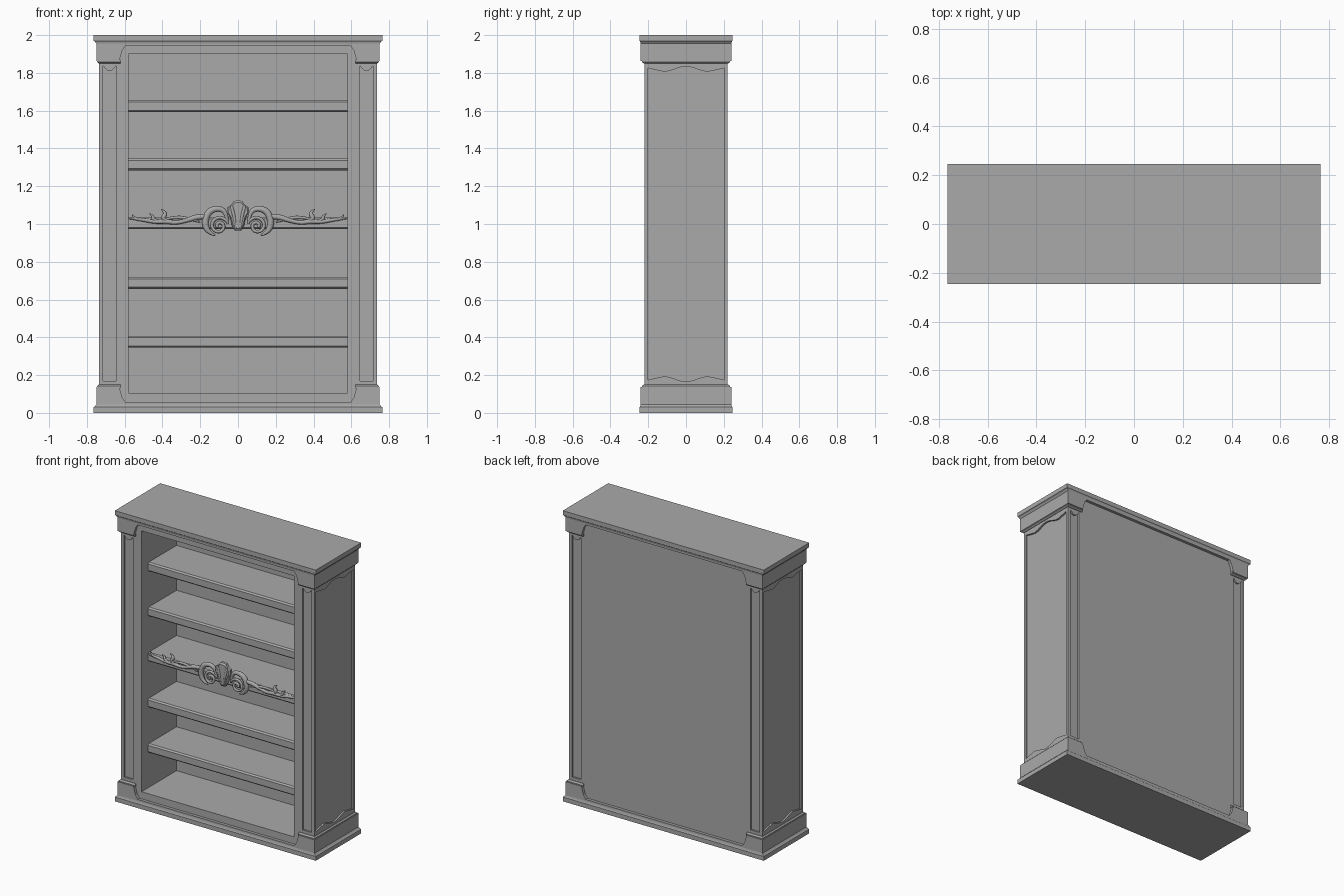
import bpy, bmesh, math

cube = bpy.data.objects.get("Cube")
if cube:
    bpy.data.objects.remove(cube, do_unlink=True)

# One plain grey for the whole bookcase
GREY = (0.4, 0.4, 0.4, 1)
paint = bpy.data.materials.new("grey_paint")
paint.use_nodes = True
paint.diffuse_color = GREY
paint.node_tree.nodes["Principled BSDF"].inputs["Base Color"].default_value = GREY


def add_object(name, mesh):
    obj = bpy.data.objects.new(name, mesh)
    bpy.context.collection.objects.link(obj)
    mesh.materials.clear()
    mesh.materials.append(paint)
    return obj


def loft(name, rings):
    """Skin equal-length rings of 3D points and cap both ends."""
    bm = bmesh.new()
    loops = [[bm.verts.new(p) for p in ring] for ring in rings]
    n = len(loops[0])
    for a, b in zip(loops, loops[1:]):
        for i in range(n):
            j = (i + 1) % n
            bm.faces.new((a[i], a[j], b[j], b[i]))
    bm.faces.new(loops[0])
    bm.faces.new(loops[-1])
    bmesh.ops.recalc_face_normals(bm, faces=bm.faces)
    mesh = bpy.data.meshes.new(name)
    bm.to_mesh(mesh)
    bm.free()
    return add_object(name, mesh)


def prism(name, pts, axis, lo, hi):
    """Extrude a 2D outline along an axis from lo to hi."""
    place = {"x": lambda a, b, d: (d, a, b), "y": lambda a, b, d: (a, d, b)}[axis]
    return loft(name, [[place(a, b, d) for a, b in pts] for d in (lo, hi)])


def box(name, x0, x1, y0, y1, z0, z1):
    return prism(name, [(x0, z0), (x1, z0), (x1, z1), (x0, z1)], "y", y0, y1)


def tiers(name, steps):
    """Stack of centred rectangles: (half width, half depth, height)."""
    return loft(name, [[(-w, -d, z), (w, -d, z), (w, d, z), (-w, d, z)] for w, d, z in steps])


# Carcass with the shelf opening and sunk panels cut out of it
BODY_X, BODY_Y, SUNK = 0.735, 0.22, 0.012
carcass = box("carcass", -BODY_X, BODY_X, -BODY_Y, BODY_Y, 0.02, 1.98)
cutters = [box("opening_cutter", -0.58, 0.58, -0.4, 0.16, 0.105, 1.9)]

ys = [-0.2 + 0.4 * i / 24 for i in range(25)]
wave = [(y, 1.82 + (0.014 if abs(y) < 0.12 else 0.01) * math.cos(math.tau * y / 0.24)) for y in ys]
side_outline = wave + [(y, 2 - z) for y, z in reversed(wave)]
arc = [(0.035 * math.cos(t), 1.84 - 0.03 * math.sin(t) ** 2)
       for t in (math.pi * i / 10 for i in range(11))]
for s in (-1, 1):
    cutters.append(prism("side_panel_cutter", side_outline, "x",
                         s * (BODY_X - SUNK), s * (BODY_X + 0.1)))
    outline = [(s * 0.68 + x, z) for x, z in arc] + [(s * 0.68 - 0.035, 0.17), (s * 0.68 + 0.035, 0.17)]
    for f in (-1, 1):
        cutters.append(prism("pilaster_cutter", outline, "y",
                             f * (BODY_Y - SUNK), f * (BODY_Y + 0.1)))

bpy.context.view_layer.objects.active = carcass
for c in cutters:
    mod = carcass.modifiers.new("cut", "BOOLEAN")
    mod.object = c
    mod.operation = "DIFFERENCE"
    mod.solver = "EXACT"
    bpy.ops.object.modifier_apply(modifier=mod.name)
    bpy.data.objects.remove(c, do_unlink=True)

# Plinth and crown: the same mouldings, flipped top to bottom
half = [(0.75, 0.04), (0.75, 0.137), (0.63, 0.137), (0.622, 0.115), (0.612, 0.08), (0.595, 0.056)]
block = half + [(-x, z) for x, z in reversed(half)]
for part, flip in (("plinth", lambda z: z), ("crown", lambda z: 2 - z)):
    tiers(part + "_slab", [(w, d, flip(z)) for w, d, z in (
        (0.765, 0.247, 0), (0.765, 0.247, 0.03), (0.758, 0.243, 0.034), (0.75, 0.24, 0.045))])
    prism(part + "_block", [(x, flip(z)) for x, z in block], "y", -0.24, 0.24)
    for side, s in (("left", 1), ("right", -1)):
        rings = [[(s * 0.622, -d, flip(z)), (s * w, -d, flip(z)), (s * w, d, flip(z)), (s * 0.622, d, flip(z))]
                 for w, d, z in ((0.746, 0.234, 0.13), (0.746, 0.234, 0.142), (0.738, 0.224, 0.15))]
        loft(f"{part}_collar_{side}", rings)

# Shelves with an eased front edge
for i, z in enumerate((0.376, 0.688, 1.004, 1.315, 1.624)):
    profile = [(0.165, -0.031), (-0.14, -0.031), (-0.15, -0.022),
               (-0.15, 0.022), (-0.14, 0.031), (0.165, 0.031)]
    prism(f"shelf_{i + 1}", [(y, z + dz) for y, dz in profile], "x", -0.582, 0.582)

# Carved scrollwork on the middle shelf: (x, height, radius) along each stroke
spiral = []
for i in range(19):
    t = i / 18
    a = math.radians(150 - 560 * t)
    r = 0.05 * (1 - 0.85 * t)
    spiral.append((0.1 + r * math.cos(a), 0.99 + r * math.sin(a), 0.009))
strokes = [
    spiral,
    [(0.055, 1.0, 0.006), (0.06, 1.06, 0.012), (0.1, 1.085, 0.015), (0.155, 1.07, 0.018),
     (0.178, 1.01, 0.018), (0.16, 0.955, 0.014), (0.12, 0.94, 0.004)],
    [(0.16, 1.04, 0.012), (0.21, 1.04, 0.016), (0.27, 1.02, 0.012), (0.33, 1.005, 0.01),
     (0.38, 1.015, 0.014), (0.44, 1.01, 0.01), (0.51, 1.025, 0.011), (0.575, 1.03, 0.004)],
    [(0.2, 1.01, 0.004), (0.28, 1.035, 0.01), (0.35, 1.035, 0.008), (0.42, 1.02, 0.004)],
    [(0.34, 1.01, 0.006), (0.41, 1.02, 0.013), (0.375, 1.06, 0.012), (0.408, 1.078, 0.002)],
    [(0.41, 1.01, 0.006), (0.45, 1.02, 0.01), (0.45, 1.045, 0.008), (0.47, 1.055, 0.002)],
    [(0.52, 1.02, 0.006), (0.55, 1.03, 0.009), (0.56, 1.05, 0.002)],
    [(0.012, 0.975, 0.004), (0.018, 1.03, 0.008), (0.03, 1.075, 0.01), (0.035, 1.1, 0.006)],
]


def carve(name, stroke_list, y, depth):
    """Tapered strokes, mirrored left to right and flattened into a relief."""
    curve = bpy.data.curves.new(name, "CURVE")
    curve.dimensions = "3D"
    curve.bevel_depth = 1
    curve.bevel_resolution = 2
    curve.use_fill_caps = True
    for s in (-1, 1):
        for stroke in stroke_list:
            sp = curve.splines.new("NURBS")
            sp.points.add(len(stroke) - 1)
            for p, (px, pz, r) in zip(sp.points, stroke):
                p.co = (s * px, 0, pz, 1)
                p.radius = r
            sp.order_u = 3
            sp.use_endpoint_u = True
            sp.resolution_u = 5
    temp = bpy.data.objects.new(name + "_path", curve)
    bpy.context.collection.objects.link(temp)
    graph = bpy.context.evaluated_depsgraph_get()
    mesh = bpy.data.meshes.new_from_object(temp.evaluated_get(graph))
    bpy.data.objects.remove(temp, do_unlink=True)
    for v in mesh.vertices:
        v.co.y = y + v.co.y * depth
    mesh.shade_smooth()
    return add_object(name, mesh)


carve("scrollwork", strokes[:-1], -0.154, 0.9)
carve("shell_ribs", strokes[-1:], -0.17, 0.8)

# Shell plaque in the centre, narrowing toward its face
edge = [(0.016, 0.965), (0.032, 0.99), (0.04, 1.03), (0.058, 1.06), (0.056, 1.09),
        (0.036, 1.1), (0.024, 1.12), (0.006, 1.125)]
shell = edge + [(-x, z) for x, z in reversed(edge)]
loft("shell_plaque", [[(x * k, y, 1.05 + (z - 1.05) * k) for x, z in shell]
                      for k, y in ((1, -0.145), (1, -0.163), (0.86, -0.172))])
